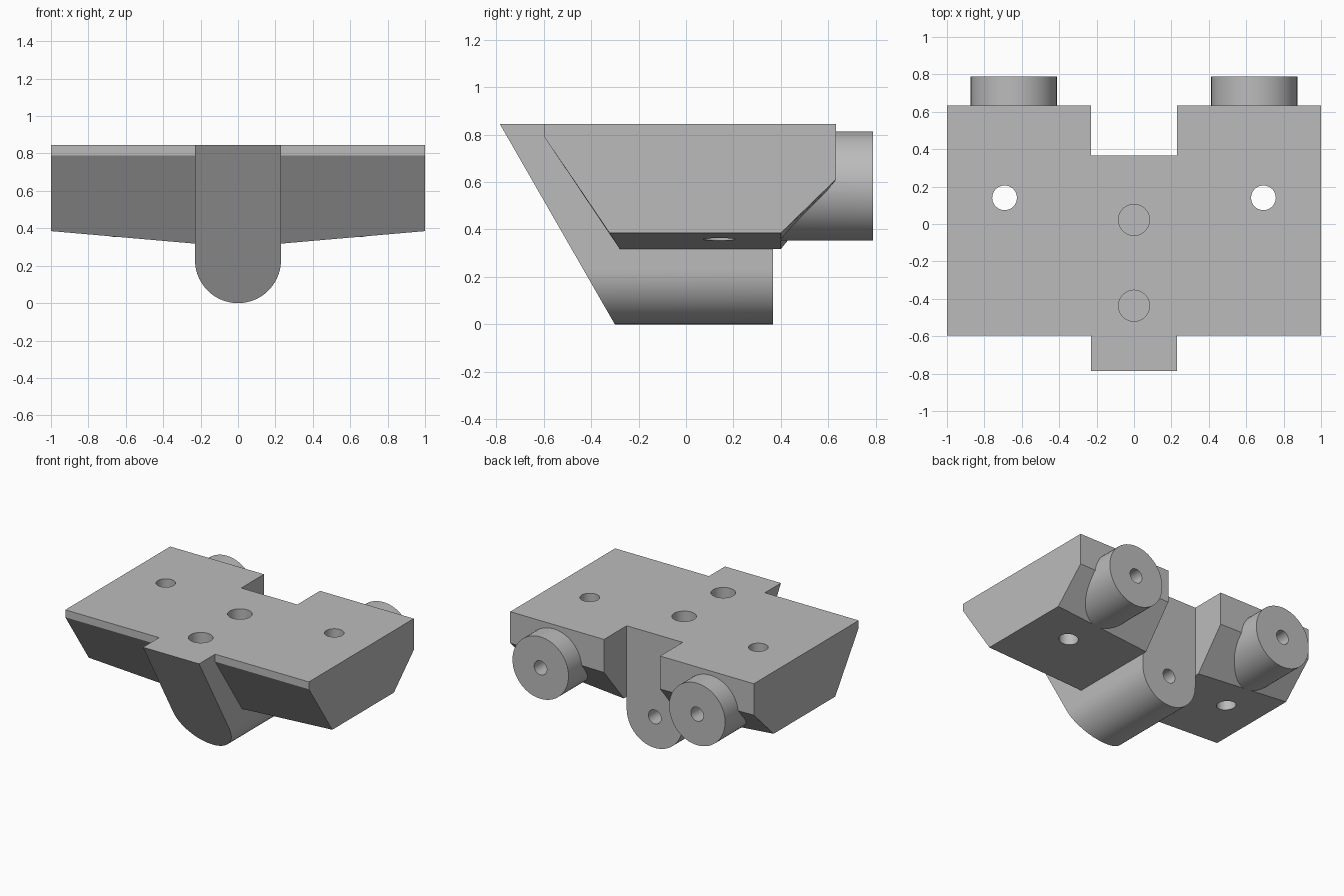
import bpy
import math
from math import cos, sin, pi
from mathutils import Vector

if "Cube" in bpy.data.objects:
    bpy.data.objects.remove(bpy.data.objects["Cube"])

TOP = 0.845      # height of the flat upper face
HALF = 0.23      # half width of the spine, also the barrel radius

grey = bpy.data.materials.new("plain_grey")
grey.use_nodes = True
grey.diffuse_color = (0.5, 0.5, 0.5, 1)
grey.node_tree.nodes["Principled BSDF"].inputs["Base Color"].default_value = (0.5, 0.5, 0.5, 1)


def loft(name, ring_a, ring_b):
    """Closed solid between two matching rings of points."""
    n = len(ring_a)
    faces = [tuple(range(n)), tuple(range(2 * n - 1, n - 1, -1))]
    faces += [(i, i + n, (i + 1) % n + n, (i + 1) % n) for i in range(n)]
    mesh = bpy.data.meshes.new(name)
    mesh.from_pydata(list(ring_a) + list(ring_b), [], faces)
    mesh.materials.append(grey)
    obj = bpy.data.objects.new(name, mesh)
    bpy.context.collection.objects.link(obj)
    bpy.context.view_layer.objects.active = obj
    bpy.ops.object.mode_set(mode='EDIT')
    bpy.ops.mesh.select_all(action='SELECT')
    bpy.ops.mesh.normals_make_consistent(inside=False)
    bpy.ops.object.mode_set(mode='OBJECT')
    return obj


def rod(name, start, end, radius, sides=64):
    """Cylinder between two points, along y or z."""
    start, end = Vector(start), Vector(end)
    side = Vector((1, 0, 0))
    up = (end - start).normalized().cross(side)
    offs = [(side * cos(a) + up * sin(a)) * radius
            for a in (2 * pi * i / sides for i in range(sides))]
    return loft(name, [start + o for o in offs], [end + o for o in offs])


def combine(target, other, operation):
    """Apply a boolean and drop the helper object."""
    mod = target.modifiers.new("combine", 'BOOLEAN')
    mod.operation, mod.solver, mod.object = operation, 'EXACT', other
    bpy.context.view_layer.objects.active = target
    bpy.ops.object.modifier_apply(modifier=mod.name)
    bpy.data.objects.remove(other)


# Central spine: round-bottomed section with a raked front
section = [(HALF, TOP)]
section += [(HALF * cos(a), HALF - HALF * sin(a)) for a in (pi * i / 48 for i in range(49))]
section += [(-HALF, TOP)]
body = loft("body",
            [(x, -0.785 + (TOP - z) * 0.485 / TOP, z) for x, z in section],
            [(x, 0.367, z) for x, z in section])


# Side wings: bevelled section whose underside rises outward
def wing_ring(x, bottom, front, back_low):
    outline = [(-0.597, TOP), (-0.597, 0.79), (front, bottom),
               (0.40, bottom), (0.633, back_low), (0.633, TOP)]
    return [(x, y, z) for y, z in outline]


for s in (1, -1):
    wing = loft("wing", wing_ring(s * HALF, 0.318, -0.28, 0.60),
                wing_ring(s * 1.0, 0.385, -0.322, 0.612))
    combine(body, wing, 'UNION')

# Rear barrels
for s in (1, -1):
    combine(body, rod("barrel", (s * 0.643, 0.40, 0.583), (s * 0.643, 0.788, 0.583), HALF), 'UNION')

# Holes: through the wings, and blind in the barrels, spine top and spine rear
for s in (1, -1):
    combine(body, rod("wing_hole", (s * 0.692, 0.14, 0.1), (s * 0.692, 0.14, 1.0), 0.066), 'DIFFERENCE')
    combine(body, rod("barrel_hole", (s * 0.643, 0.45, 0.583), (s * 0.643, 0.9, 0.583), 0.052), 'DIFFERENCE')
for y in (0.022, -0.437):
    combine(body, rod("top_hole", (0, y, 0.5), (0, y, 1.0), 0.083), 'DIFFERENCE')
combine(body, rod("spine_hole", (0, 0.0, HALF), (0, 0.5, HALF), 0.052), 'DIFFERENCE')

# Round surfaces smooth, creases sharp
bpy.ops.object.select_all(action='DESELECT')
body.select_set(True)
bpy.context.view_layer.objects.active = body
bpy.ops.object.shade_smooth_by_angle(angle=math.radians(30))
